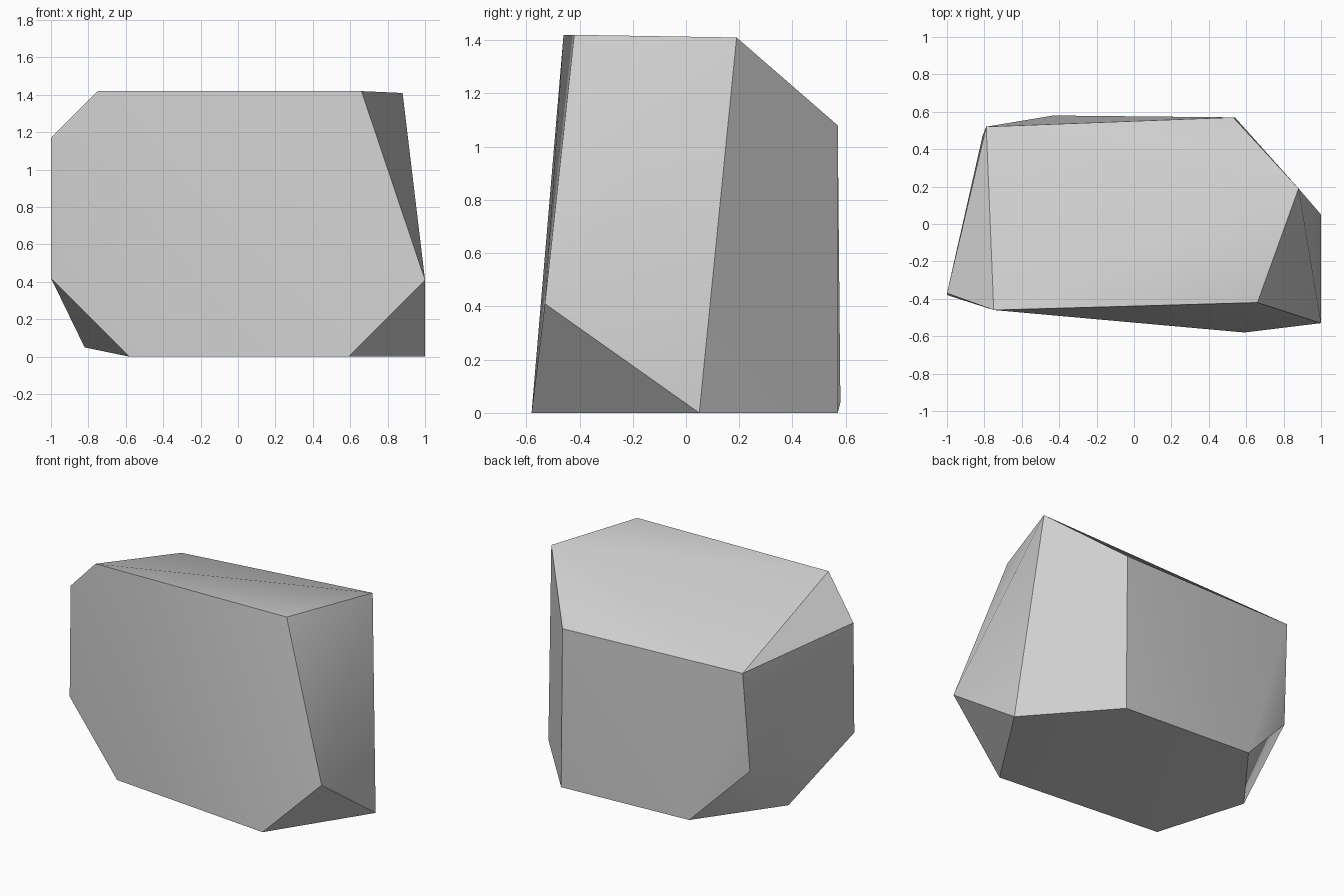
import bpy
import bmesh
import math

# Remove the default object
default = bpy.data.objects.get("Cube")
if default is not None:
    bpy.data.objects.remove(default, do_unlink=True)


def flat_material(name, colour):
    mat = bpy.data.materials.new(name)
    mat.use_nodes = True
    mat.diffuse_color = colour
    for node in mat.node_tree.nodes:
        if node.type == "BSDF_PRINCIPLED":
            node.inputs["Base Color"].default_value = colour
    return mat


def hull_object(name, corner_groups, material):
    """Wrap a convex skin around the corner points."""
    bm = bmesh.new()
    for group in corner_groups:
        for corner in group:
            bm.verts.new(corner)
    bmesh.ops.convex_hull(bm, input=list(bm.verts))
    bmesh.ops.recalc_face_normals(bm, faces=list(bm.faces))
    mesh = bpy.data.meshes.new(name)
    bm.to_mesh(mesh)
    bm.free()
    mesh.materials.append(material)
    obj = bpy.data.objects.new(name, mesh)
    bpy.context.collection.objects.link(obj)
    return obj


# Corners of the chipped boulder, grouped by the facet they bound
top_rim = [(-.75, -.46, 1.42), (.66, -.42, 1.42), (.88, .19, 1.41)]
back_shoulder = [(.53, .57, 1.08), (-.79, .52, 1.11)]
left_end = [(-1, -.37, 1.17), (-1, -.38, .42), (-.81, .47, .43)]
right_chip = [(1, -.53, .41)]
base = [(.59, -.58, 0), (1, .05, 0), (.54, .57, 0),
        (-.43, .58, .04), (-.82, .07, .05), (-.58, -.47, 0)]

stone_grey = flat_material("stone grey", (.62, .62, .62, 1))
boulder = hull_object(
    "boulder", [top_rim, back_shoulder, left_end, right_chip, base], stone_grey)

# Soft shading across shallow folds, crisp edges between main facets
bpy.ops.object.select_all(action="DESELECT")
boulder.select_set(True)
bpy.context.view_layer.objects.active = boulder
bpy.ops.object.shade_smooth_by_angle(angle=math.radians(30))
